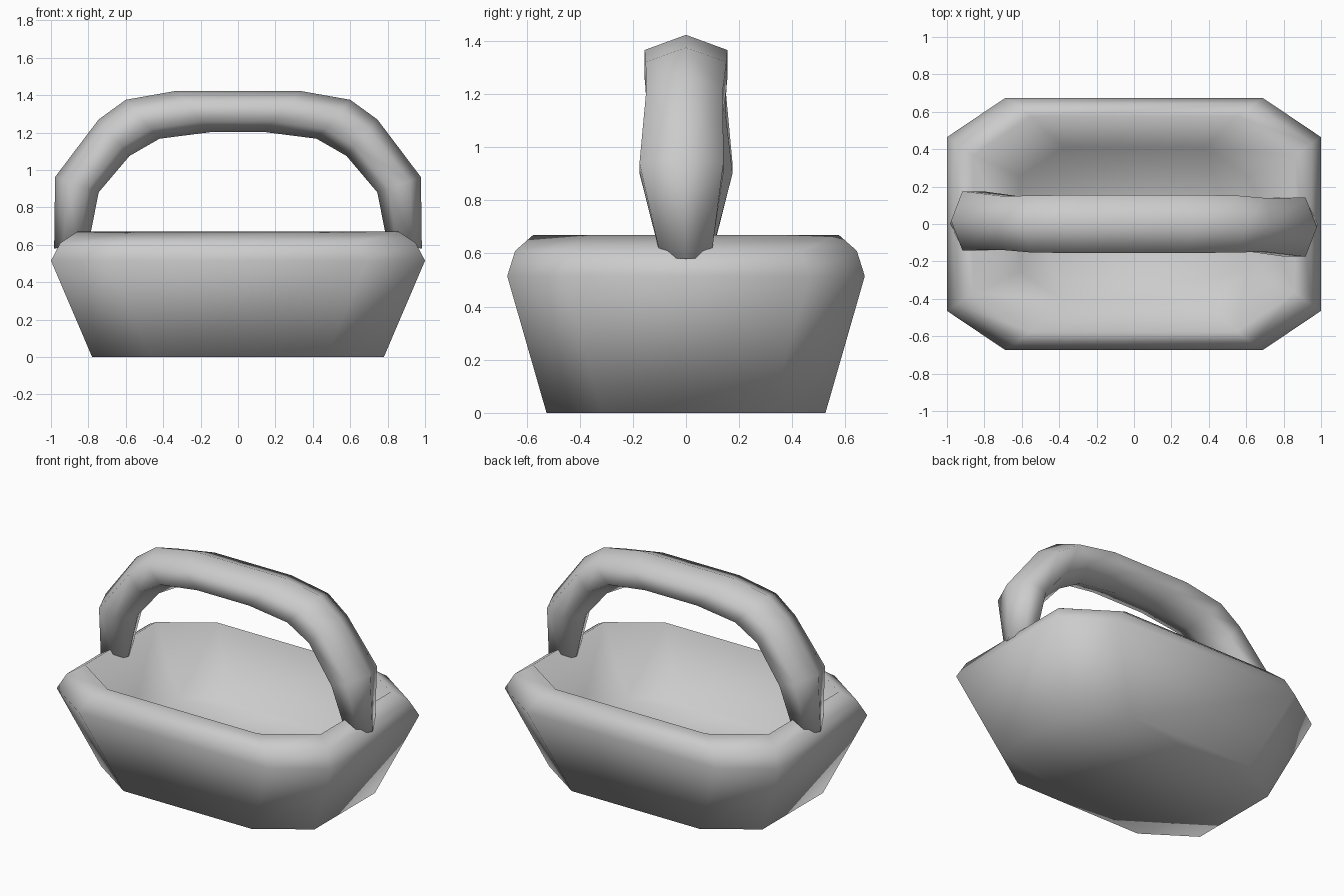
import bpy, bmesh

if "Cube" in bpy.data.objects:
    bpy.data.objects.remove(bpy.data.objects["Cube"])


def loft(name, rings):
    """Skin a list of equal-length point rings, capping both ends."""
    bm = bmesh.new()
    loops = [[bm.verts.new(p) for p in ring] for ring in rings]
    n = len(loops[0])
    for a, b in zip(loops, loops[1:]):
        for i in range(n):
            j = (i + 1) % n
            bm.faces.new((a[i], a[j], b[j], b[i]))
    bm.faces.new(loops[0])
    bm.faces.new(loops[-1])
    bmesh.ops.recalc_face_normals(bm, faces=bm.faces[:])
    for f in bm.faces:
        f.smooth = True
    mesh = bpy.data.meshes.new(name)
    bm.to_mesh(mesh)
    bm.free()
    obj = bpy.data.objects.new(name, mesh)
    bpy.context.collection.objects.link(obj)
    return obj


def octagon(x, y, z, k):
    """Rectangle with clipped corners; k is the straight share of each side."""
    cx, cy = x * k, y * k
    return [(cx, -y, z), (x, -cy, z), (x, cy, z), (cx, y, z),
            (-cx, y, z), (-x, cy, z), (-x, -cy, z), (-cx, -y, z)]


# Basket bowl: outside wall, rounded rim, sloping hollow inside
bowl_profile = [(0.78, 0.525, 0.0, 0.6), (1.0, 0.673, 0.515, 0.69),
                (0.95, 0.643, 0.61, 0.67), (0.86, 0.575, 0.67, 0.64),
                (0.61, 0.41, 0.27, 0.62)]
loft("basket_bowl", [octagon(*p) for p in bowl_profile])


def hexagon(outer, inner, w, shift):
    """Handle cross-section between an outer and an inner ridge point."""
    def at(t, y):
        return (outer[0] + (inner[0] - outer[0]) * t, y,
                outer[1] + (inner[1] - outer[1]) * t)
    return [at(0, shift), at(0.26, w + shift), at(0.74, w + shift),
            at(1, shift), at(0.74, -w + shift), at(0.26, -w + shift)]


# Handle: six-sided tube, slightly twisted toward its two ends
half = [((-0.983, 0.58), (-0.80, 0.60), 0.095, 0.0),
        ((-0.978, 0.962), (-0.745, 0.88), 0.158, 0.017),
        ((-0.745, 1.27), (-0.58, 1.075), 0.144, 0.005),
        ((-0.60, 1.375), (-0.42, 1.167), 0.152, 0.0),
        ((-0.33, 1.423), (-0.14, 1.203), 0.156, 0.0)]
other = [((-o[0], o[1]), (-i[0], i[1]), w, -s) for o, i, w, s in reversed(half)]
loft("carry_handle", [hexagon(*s) for s in half + other])
